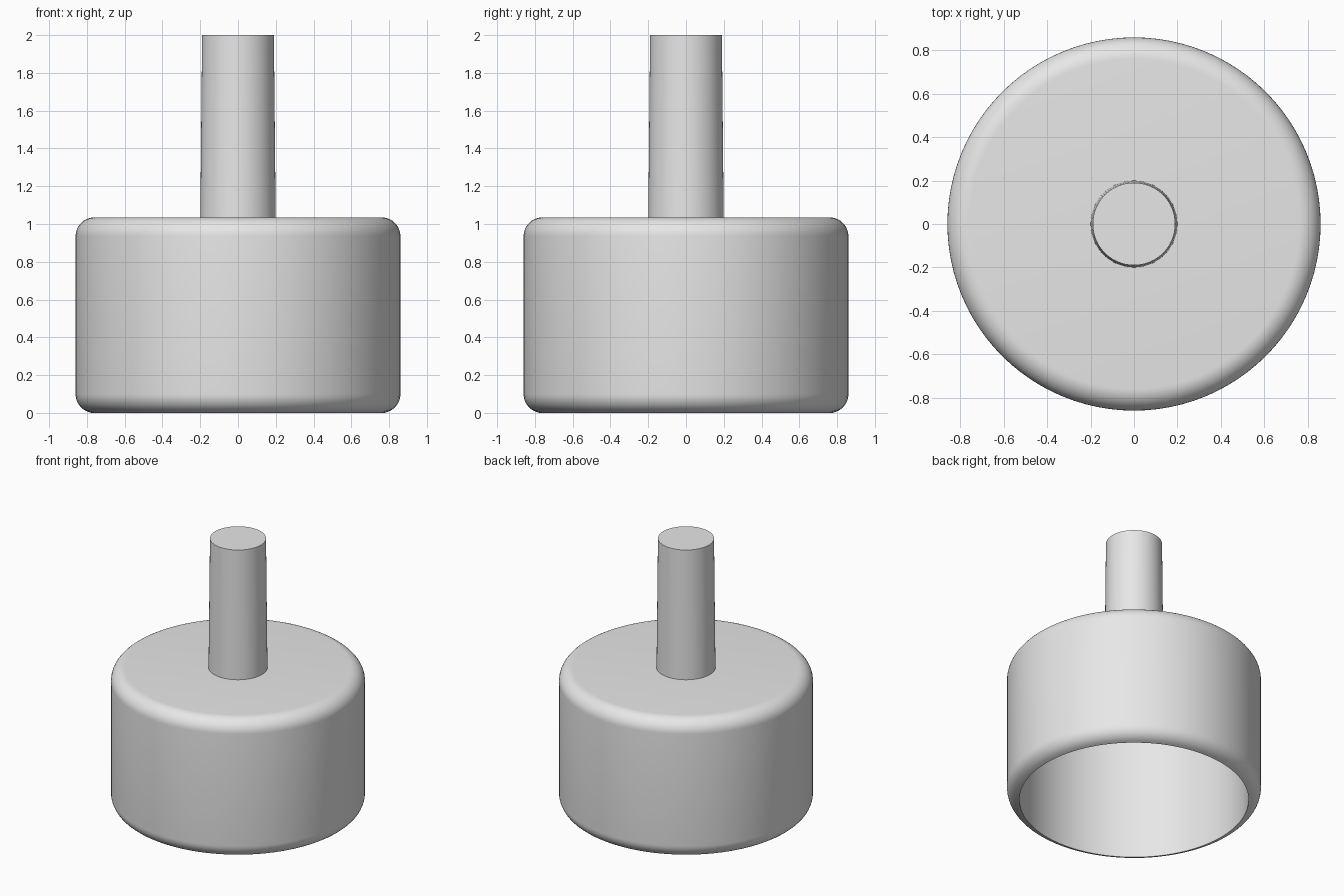
import bpy
import bmesh
from math import sin, cos, radians

SEGMENTS = 96
OUTER, INNER, FILLET = 0.86, 0.776, 0.1
TOP, CEILING = 1.035, 0.95

cube = bpy.data.objects.get("Cube")
if cube:
    bpy.data.objects.remove(cube, do_unlink=True)

grey = bpy.data.materials.new("light_grey")
grey.use_nodes = True
grey.diffuse_color = (0.8, 0.8, 0.8, 1)
grey.node_tree.nodes["Principled BSDF"].inputs["Base Color"].default_value = (0.8, 0.8, 0.8, 1)


def lathe(name, profile):
    """Spin a (radius, height) profile around z."""
    bm = bmesh.new()
    verts = [bm.verts.new((r, 0, z)) for r, z in profile]
    edges = [bm.edges.new(pair) for pair in zip(verts, verts[1:])]
    bmesh.ops.spin(bm, geom=verts + edges, cent=(0, 0, 0), axis=(0, 0, 1),
                   angle=radians(360), steps=SEGMENTS)
    bmesh.ops.remove_doubles(bm, verts=bm.verts, dist=1e-5)
    bmesh.ops.recalc_face_normals(bm, faces=bm.faces)
    mesh = bpy.data.meshes.new(name)
    bm.to_mesh(mesh)
    bm.free()
    mesh.materials.append(grey)
    obj = bpy.data.objects.new(name, mesh)
    bpy.context.collection.objects.link(obj)
    bpy.ops.object.select_all(action='DESELECT')
    obj.select_set(True)
    bpy.context.view_layer.objects.active = obj
    bpy.ops.object.shade_smooth_by_angle(angle=radians(30))
    return obj


def fillet(cz, start, end, steps=10):
    """Quarter-round points centred at height cz, angles in degrees."""
    angles = [radians(start + (end - start) * i / steps) for i in range(steps + 1)]
    return [(OUTER - FILLET + FILLET * cos(a), cz + FILLET * sin(a)) for a in angles]


# Hollow cup, open below; the lower round meets the inner wall at a sharp rim
lower = [p for p in fillet(FILLET, -90, 0) if p[0] > INNER + 0.005]
cup = [(0, CEILING), (INNER, CEILING), (INNER, 0.0)] + lower
cup += fillet(TOP - FILLET, 0, 90) + [(0, TOP)]
lathe("cup_body", cup)

# Slightly tapered stem
lathe("stem", [(0, TOP - 0.04), (0.2, TOP - 0.04), (0.19, 2.0), (0, 2.0)])
